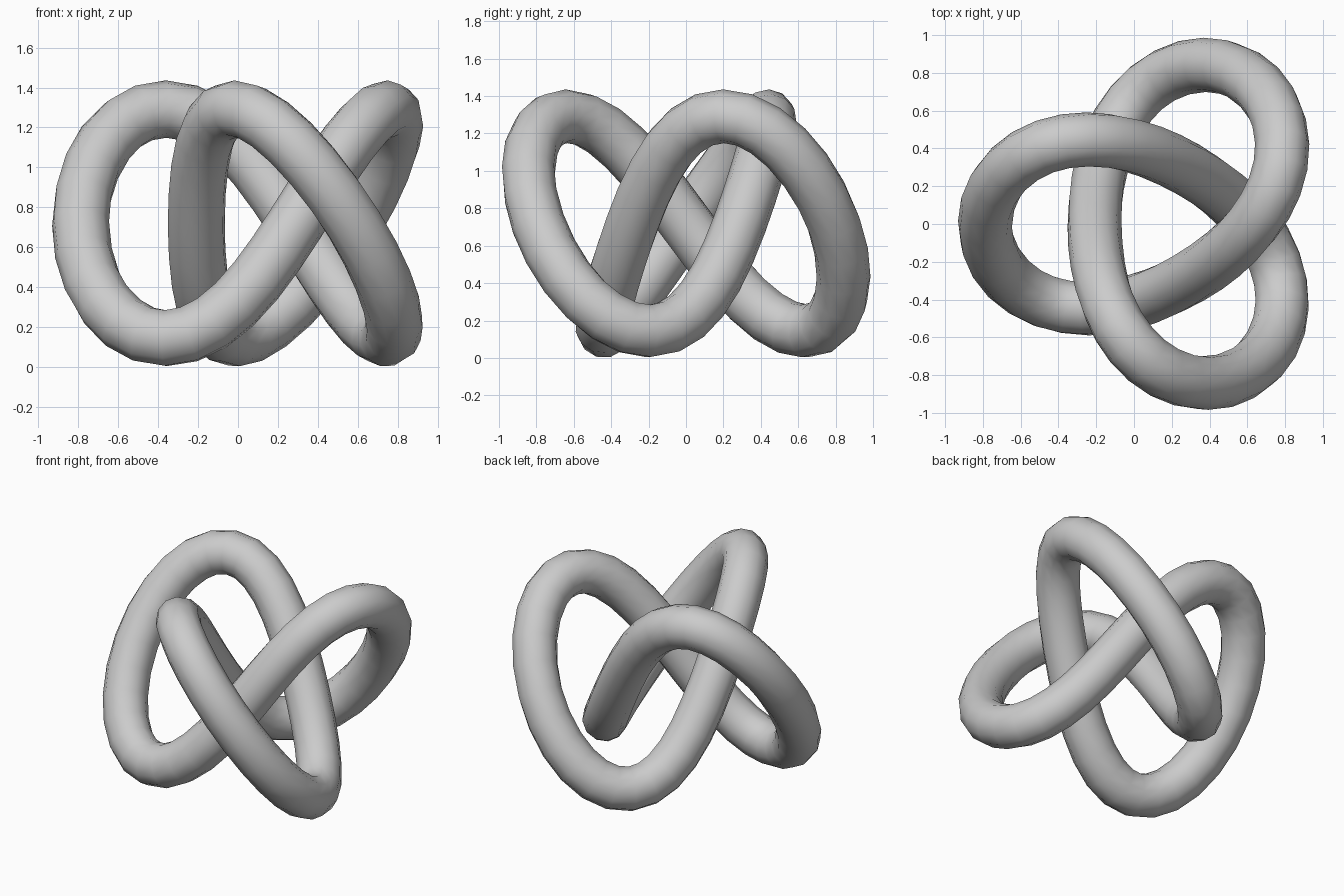
import bpy
from math import sin, cos, tau

if "Cube" in bpy.data.objects:
    bpy.data.objects.remove(bpy.data.objects["Cube"])

# Trefoil centre line: three harmonics in plan, three waves in height
A, B, D = 0.245, 0.622, 0.045
SHIFT_X, MID_Z, WAVE, TUBE = 0.123, 0.718, 0.574, 0.144
STEPS = 72


def knot_point(t):
    x = SHIFT_X - (A * cos(t) + B * cos(2 * t) + D * cos(5 * t))
    y = A * sin(t) - B * sin(2 * t) - D * sin(5 * t)
    z = MID_Z - WAVE * sin(3 * t)
    return x, y, z


# Closed round tube along the centre line
curve = bpy.data.curves.new("trefoil_knot", 'CURVE')
curve.dimensions = '3D'
curve.bevel_depth = TUBE
curve.bevel_resolution = 4
spline = curve.splines.new('POLY')
spline.points.add(STEPS - 1)
for i, p in enumerate(spline.points):
    p.co = (*knot_point(tau * i / STEPS), 1)
spline.use_cyclic_u = True

knot = bpy.data.objects.new("trefoil_knot", curve)
bpy.context.collection.objects.link(knot)
bpy.context.view_layer.objects.active = knot
knot.select_set(True)
bpy.ops.object.convert(target='MESH')
bpy.ops.object.shade_smooth()
